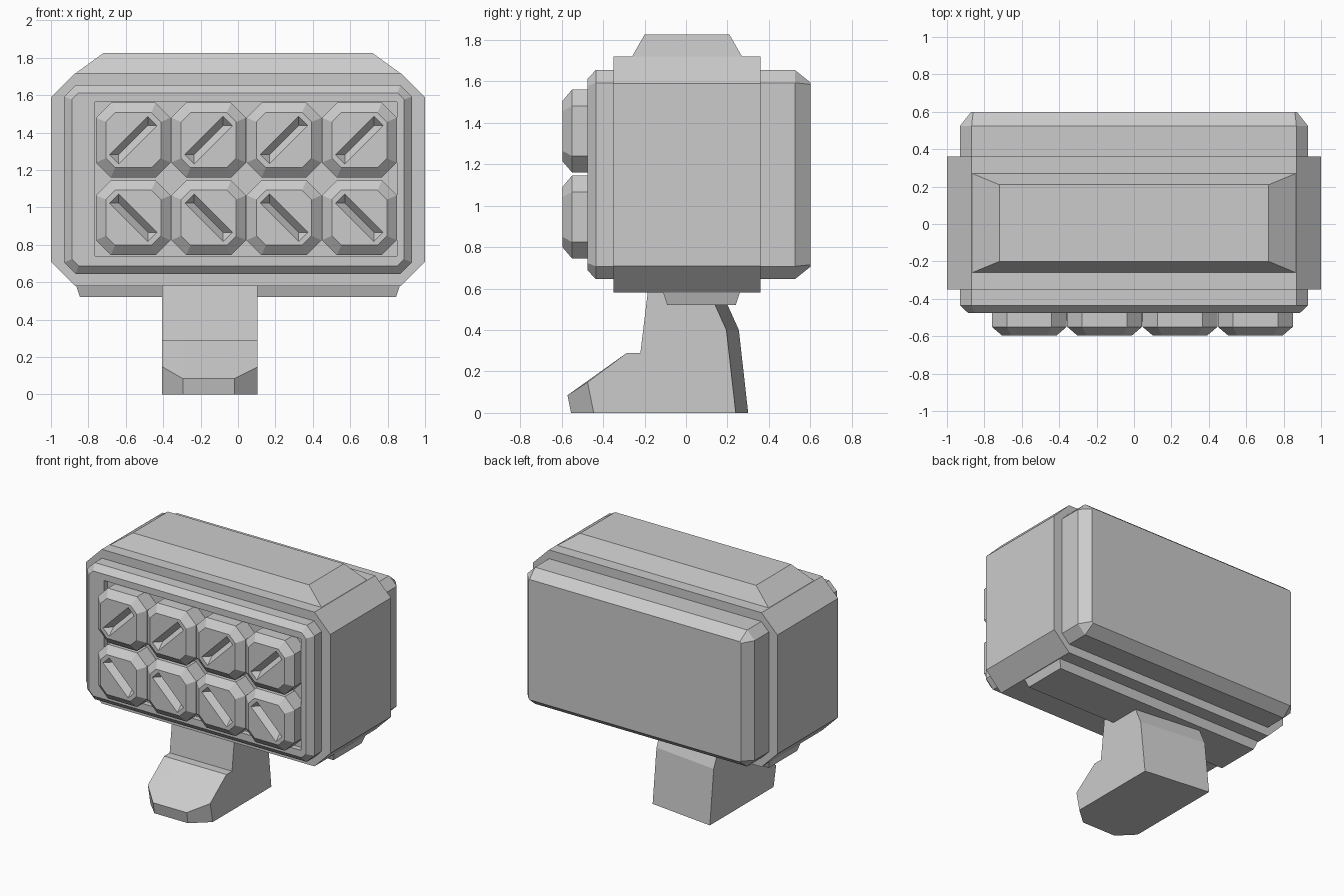
import bpy, bmesh
from mathutils import Vector, Matrix
from math import radians

if "Cube" in bpy.data.objects:
    bpy.data.objects.remove(bpy.data.objects["Cube"])

grey = bpy.data.materials.new("plain_grey")
grey.use_nodes = True
GREY = (0.6, 0.6, 0.6, 1)
grey.diffuse_color = GREY
grey.node_tree.nodes["Principled BSDF"].inputs["Base Color"].default_value = GREY


def octagon(x0, x1, z0, z1, cut, y):
    """Rectangle facing the front with cut corners."""
    c = cut
    pts = [(x0 + c, z0), (x1 - c, z0), (x1, z0 + c), (x1, z1 - c),
           (x1 - c, z1), (x0 + c, z1), (x0, z1 - c), (x0, z0 + c)]
    return [(x, y, z) for x, z in pts]


def rect_flat(x, y0, y1, z):
    """Horizontal rectangle, centred across x."""
    return [(-x, y0, z), (x, y0, z), (x, y1, z), (-x, y1, z)]


def loft(bm, rings, cap_start=True, cap_end=True):
    """Skin consecutive rings of equal length; returns the vertex rings."""
    vr = [[bm.verts.new(p) for p in r] for r in rings]
    for a, b in zip(vr, vr[1:]):
        n = len(a)
        for i in range(n):
            j = (i + 1) % n
            bm.faces.new((a[i], a[j], b[j], b[i]))
    if cap_start:
        bm.faces.new(vr[0])
    if cap_end:
        bm.faces.new(vr[-1])
    return vr


def fill_between(bm, outer, inner):
    """Fill the flat front face around a hole."""
    edges = []
    for ring in (outer, inner):
        for i, v in enumerate(ring):
            w = ring[(i + 1) % len(ring)]
            edges.append(bm.edges.get((v, w)) or bm.edges.new((v, w)))
    bmesh.ops.triangle_fill(bm, use_beauty=True, use_dissolve=False,
                            edges=edges, normal=(0, -1, 0))


def finish(bm, name):
    bmesh.ops.recalc_face_normals(bm, faces=bm.faces[:])
    me = bpy.data.meshes.new(name)
    bm.to_mesh(me)
    bm.free()
    me.materials.append(grey)
    ob = bpy.data.objects.new(name, me)
    bpy.context.collection.objects.link(ob)
    return ob


def solid(name, rings):
    bm = bmesh.new()
    loft(bm, rings)
    return finish(bm, name)


# Wide central band with its top and bottom caps
solid("central_band", [octagon(-1, 1, 0.58, 1.72, 0.13, y) for y in (-0.35, 0.36)])
solid("top_cap", [rect_flat(0.865, -0.26, 0.27, 1.72), rect_flat(0.72, -0.2, 0.21, 1.825)])
solid("bottom_cap", [rect_flat(0.845, -0.09, 0.24, 0.52), rect_flat(0.865, -0.11, 0.26, 0.58)])

# Main housing: bevelled front and back, shallow tray in the front
FRONT, TRAY = -0.475, -0.435
bm = bmesh.new()
shell = loft(bm, [
    octagon(-0.87, 0.87, 0.705, 1.595, 0.01, 0.6),
    octagon(-0.93, 0.93, 0.645, 1.655, 0.062, 0.525),
    octagon(-0.93, 0.93, 0.645, 1.655, 0.062, -0.435),
    octagon(-0.888, 0.888, 0.688, 1.612, 0.035, FRONT),
], cap_end=False)
tray = loft(bm, [[(x, y, z) for x, z in ((-0.765, 0.74), (0.85, 0.74), (0.85, 1.565), (-0.765, 1.565))]
                 for y in (FRONT, TRAY)], cap_start=False)
fill_between(bm, shell[-1], tray[0])
finish(bm, "housing")


# Bevelled lamps, each with a diagonal V-shaped groove
def lamp(name, cx, cz, tilt):
    bm = bmesh.new()
    h, face = 0.2, -0.595
    body = loft(bm, [octagon(-h, h, -h, h, 0.08, TRAY + 0.01),
                     octagon(-h, h, -h, h, 0.08, -0.55),
                     octagon(-h + 0.053, h - 0.053, -h + 0.053, h - 0.053, 0.05, face)],
                cap_end=False)
    turn = Matrix.Rotation(radians(-tilt), 3, 'Y')
    rim = [bm.verts.new(turn @ Vector((x, face, z)))
           for x, z in ((-0.145, -0.035), (0.145, -0.035), (0.145, 0.035), (-0.145, 0.035))]
    keel = [bm.verts.new(turn @ Vector((x, face + 0.05, 0))) for x in (-0.11, 0.11)]
    fill_between(bm, body[-1], rim)
    bm.faces.new((rim[0], rim[1], keel[1], keel[0]))
    bm.faces.new((rim[2], rim[3], keel[0], keel[1]))
    bm.faces.new((rim[1], rim[2], keel[1]))
    bm.faces.new((rim[3], rim[0], keel[0]))
    ob = finish(bm, name)
    ob.location = (cx, 0, cz)


for col in range(4):
    x = -0.56 + col * 0.403
    lamp(f"upper_lamp_{col + 1}", x, 1.36, 45)
    lamp(f"lower_lamp_{col + 1}", x, 0.945, -45)


# Foot: side profiles at four stations, narrow toe and slanted back
def foot_profile(x, toe_top, toe_bottom):
    s = 0.06 * (0.105 - x) / 0.51
    pts = [(-0.18, 0.62), (-0.22, 0.29), (-0.285, 0.29), toe_top, toe_bottom,
           (0.24 + s, 0), (0.195 + s, 0.4), (0.105 + s, 0.6)]
    return [(x, y, z) for y, z in pts]


side = ((-0.475, 0.148), (-0.445, 0))
middle = ((-0.572, 0.085), (-0.555, 0))
solid("foot", [foot_profile(x, *toe) for x, toe in
               ((-0.405, side), (-0.295, middle), (-0.02, middle), (0.105, side))])
